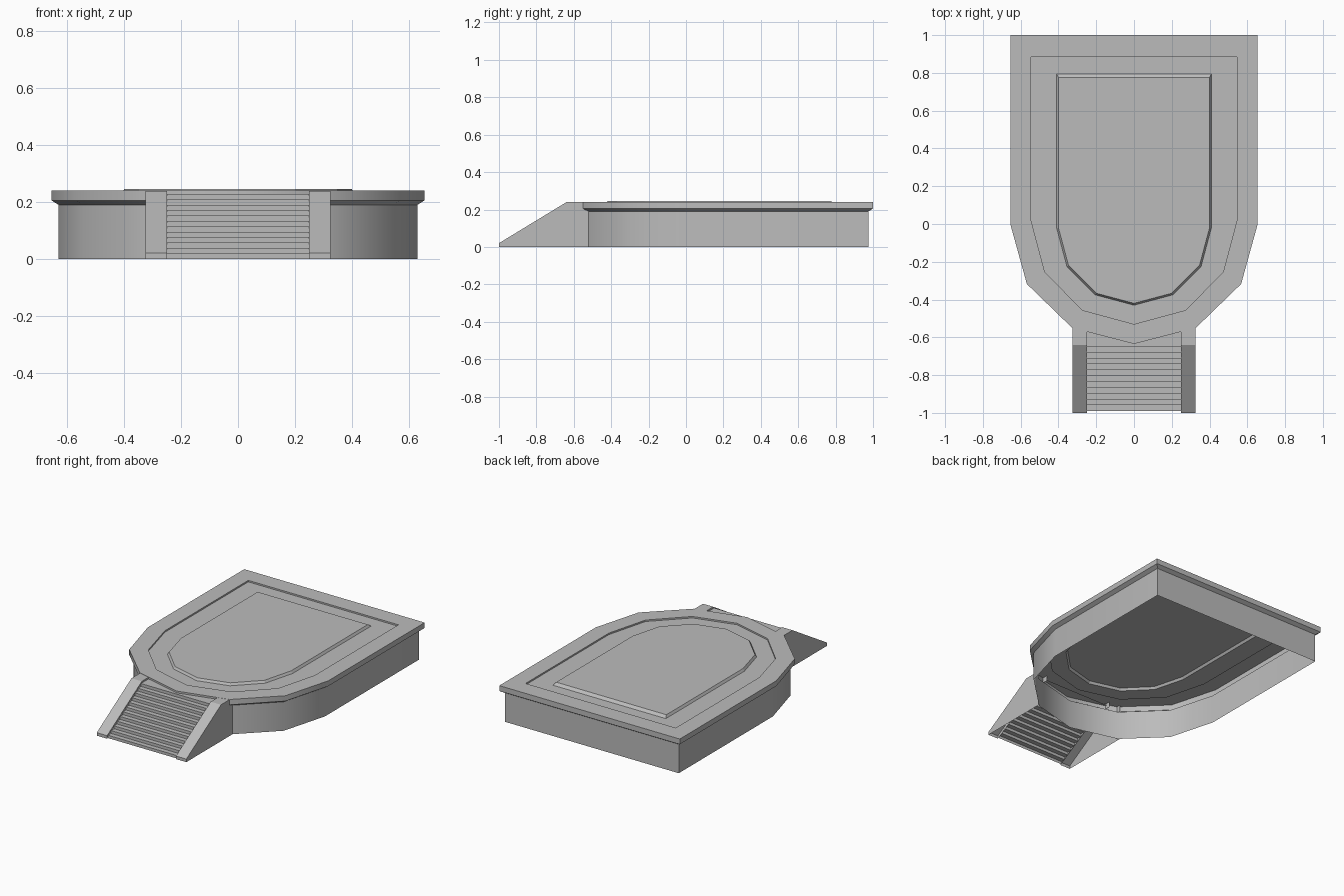
import bpy
from math import sin, cos, pi, radians

cube = bpy.data.objects.get("Cube")
if cube:
    bpy.data.objects.remove(cube, do_unlink=True)

stone = bpy.data.materials.new("grey_stone")
stone.use_nodes = True
GREY = (0.5, 0.5, 0.5, 1)
stone.diffuse_color = GREY
stone.node_tree.nodes["Principled BSDF"].inputs["Base Color"].default_value = GREY


def make(name, verts, faces):
    mesh = bpy.data.meshes.new(name)
    mesh.from_pydata(verts, [], faces)
    mesh.materials.append(stone)
    obj = bpy.data.objects.new(name, mesh)
    bpy.context.collection.objects.link(obj)
    return obj


def ring(half_width, arc_depth, arc_y, back_y, z):
    """Square-backed outline with a six-segment rounded front."""
    pts = [(half_width, back_y, z), (-half_width, back_y, z)]
    for i in range(7):
        a = pi * i / 6
        pts.append((-half_width * cos(a), arc_y - arc_depth * sin(a), z))
    return pts


def loft(name, rings, cap=False):
    n = len(rings[0])
    verts = [p for r in rings for p in r]
    faces = []
    for k in range(len(rings) - 1):
        for i in range(n):
            j = (i + 1) % n
            faces.append((k * n + i, k * n + j, (k + 1) * n + j, (k + 1) * n + i))
    if cap:
        top = (len(rings) - 1) * n
        faces.append(tuple(range(top, top + n)))
    return make(name, verts, faces)


def smooth(obj):
    bpy.ops.object.select_all(action='DESELECT')
    obj.select_set(True)
    bpy.context.view_layer.objects.active = obj
    bpy.ops.object.shade_smooth_by_angle(angle=radians(35))


# Platform: open-bottomed wall, overhanging rim, sunken border, raised panel
def wall_ring(z):
    return ring(0.631, 0.611, 0, 0.976, z)


def rim_ring(z):
    return ring(0.655, 0.635, 0, 1, z)


def border_ring(z):
    return ring(0.545, 0.55, 0.02, 0.885, z)


def panel_foot(z):
    return ring(0.41, 0.41, -0.02, 0.795, z)


TOP, SUNK = 0.24, 0.23
smooth(loft("base_wall", [wall_ring(0), wall_ring(0.19)]))
smooth(loft("overhanging_rim", [wall_ring(0.19), rim_ring(0.205),
                                rim_ring(TOP), border_ring(TOP)]))
loft("sunken_border", [border_ring(TOP), border_ring(SUNK), panel_foot(SUNK)])
loft("raised_panel", [panel_foot(SUNK), ring(0.4, 0.4, -0.02, 0.775, 0.245)], cap=True)

# Stair: sheet of risers and treads ending in a landing at the wall
STEPS, RUN, RISE, HALF = 12, 0.031, 0.019, 0.25
path = [(-0.99, 0)]
for i in range(STEPS):
    y = -0.99 + i * RUN
    path.append((y, (i + 1) * RISE))
    path.append((y + RUN, (i + 1) * RISE))
path[-1] = (-0.56, STEPS * RISE)
verts = [(x, y, z) for y, z in path for x in (-HALF, HALF)]
make("stair_steps", verts,
     [(2 * i, 2 * i + 1, 2 * i + 3, 2 * i + 2) for i in range(len(path) - 1)])

# Sloped side rails: cap strip, outer cheek to the ground, shallow inner lip
OUT, LIP = 0.325, 0.035
slope = [(-1, 0), (-1, 0.02), (-0.64, 0.239), (-0.53, 0.239)]
verts = [(x, y, z) for y, z in slope for x in (HALF, OUT)]
verts += [(OUT, -0.52, 0.239), (OUT, -0.52, 0)]
verts += [(HALF, y, max(z - LIP, 0)) for y, z in slope]
faces = [(2 * i, 2 * i + 1, 2 * i + 3, 2 * i + 2) for i in range(3)]
faces.append((1, 9, 8, 7, 5, 3))
faces += [(0, 2, 11), (2, 4, 12, 11), (4, 6, 13, 12)]
rails = make("stair_side_rails", verts, faces)
rails.modifiers.new("Mirror", 'MIRROR')
